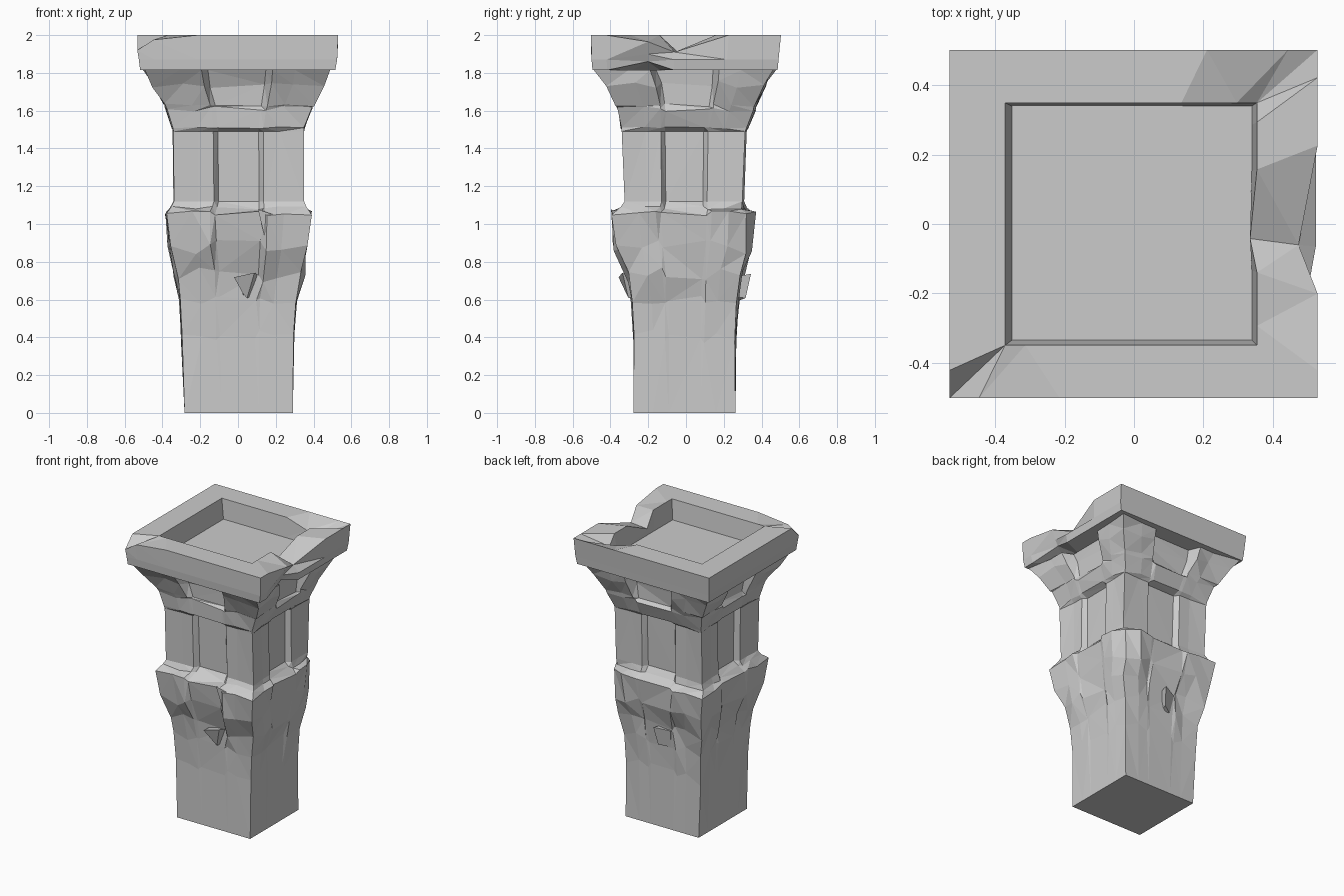
import bpy, bmesh, random
from mathutils import Vector

if "Cube" in bpy.data.objects:
    bpy.data.objects.remove(bpy.data.objects["Cube"])

random.seed(7)


def ring(z, x0, x1, y0, y1, ts, inset=None):
    """Rectangular loop; ts places points along each side, inset pushes them inward."""
    inset = inset or [0] * len(ts)
    corners = [(x0, y0), (x1, y0), (x1, y1), (x0, y1)]
    pts = []
    for i in range(4):
        a, b = Vector(corners[i]), Vector(corners[(i + 1) % 4])
        d = (b - a).normalized()
        n = Vector((-d.y, d.x))
        for t, s in zip(ts, inset):
            p = a.lerp(b, (t + 1) / 2) + n * s
            pts.append(Vector((p.x, p.y, z)))
    return pts


def loft(name, rings, bottom=True, top=True):
    """Skin stacked loops, optionally close the ends, and facet the surface."""
    bm = bmesh.new()
    loops = [[bm.verts.new(p) for p in r] for r in rings]
    n = len(loops[0])
    for a, b in zip(loops, loops[1:]):
        for i in range(n):
            j = (i + 1) % n
            bm.faces.new((a[i], a[j], b[j], b[i]))
    if bottom:
        bm.faces.new(loops[0][::-1])
    if top:
        bm.faces.new(loops[-1])
    bmesh.ops.triangulate(bm, faces=bm.faces[:])
    bmesh.ops.recalc_face_normals(bm, faces=bm.faces[:])
    mesh = bpy.data.meshes.new(name)
    bm.to_mesh(mesh)
    bm.free()
    ob = bpy.data.objects.new(name, mesh)
    bpy.context.collection.objects.link(ob)
    return ob


def roughen(pts, amount, zamount):
    for p in pts:
        r = random.uniform(-1, 0.6) * amount
        p.x *= 1 + r
        p.y *= 1 + r
        p.z += random.uniform(-1, 1) * zamount


# Pillar body: z, x0, x1, y0, y1, panel depth, shoulder depth, roughness,
# z roughness, wear on the back-right corner
levels = [
    (0.00, -.283, .290, -.278, .262, 0, 0, 0, 0, 0),
    (0.40, -.300, .297, -.278, .265, 0, 0, .01, .04, .005),
    (0.60, -.310, .312, -.290, .280, 0, 0, .03, .025, .01),
    (0.73, -.330, .345, -.315, .300, .01, 0, .06, .04, .02),
    (0.88, -.378, .382, -.385, .365, .02, .01, .06, .04, .045),
    (1.055, -.394, .398, -.402, .377, .02, .01, .02, .015, .055),
    (1.085, -.360, .362, -.345, .322, .03, .01, .01, .01, .025),
    (1.12, -.342, .350, -.325, .308, .045, .01, 0, 0, .01),
    (1.49, -.347, .350, -.340, .322, .045, .015, .01, 0, .01),
    (1.51, -.350, .352, -.345, .330, 0, 0, .01, .005, .01),
    (1.61, -.385, .388, -.360, .370, .005, 0, .03, .015, .02),
    (1.63, -.395, .400, -.370, .380, .035, .005, .02, .01, .02),
    (1.74, -.470, .465, -.430, .440, .09, .02, .03, .02, .02),
    (1.815, -.500, .490, -.490, .475, .11, .03, .01, 0, .01),
]
ts = [-1, -.62, -.38, -.31, .31, .38, .62]
body = []
for z, x0, x1, y0, y1, deep, shoulder, rough, zr, wear in levels:
    loop = ring(z, x0, x1, y0, y1, ts,
                [0, shoulder, shoulder, deep, deep, shoulder, shoulder])
    roughen(loop, rough, zr)
    corner = loop[2 * len(ts)]
    corner.x -= wear
    corner.y -= wear
    loop[0].x += wear / 4
    loop[0].y += wear / 4
    body.append(loop)
loft("pillar_body", body, top=False)

# Top slab with a sunken square basin
st = [-1, -.84, -.4, -.12, .45, .84]
slab = [
    ring(1.815, -.35, .34, -.34, .33, st),
    ring(1.815, -.518, .515, -.495, .485, st),
    ring(1.87, -.525, .525, -.500, .49, st),
    ring(2.00, -.533, .530, -.503, .503, st),
    ring(2.00, -.372, .355, -.350, .350, st),
    ring(1.86, -.352, .340, -.335, .340, st),
]
n = len(st)
# broken edge on the right side
slab[3][n + 2].z, slab[3][n + 3].z = 1.965, 1.91
slab[3][n + 3].x = .475
slab[4][n + 3].z = 1.91
slab[4][n + 3].x = .335
slab[2][n + 2].z = 1.90
slab[2][n + 2].x = .50
slab[1][n + 2].z = 1.86
slab[1][n + 2].x = .48
# chipped front-left corner and worn back-right inner corner
slab[3][0].z = 1.92
slab[3][1].z = 1.975
slab[4][2 * n].z = 1.93
slab[4][2 * n + 1].z = 1.95
loft("top_slab", slab, bottom=False)


# Broken stone flakes clinging to the collar
def flake(name, center, size):
    bpy.ops.mesh.primitive_cone_add(vertices=4, radius1=1, radius2=.45, depth=1,
                                    location=center, rotation=(3.1416, 0, .785))
    ob = bpy.context.object
    ob.name = name
    ob.scale = size
    for v in ob.data.vertices:
        v.co += Vector([random.uniform(-.2, .2) for _ in range(3)])


flake("front_flake", (.17, -.34, .98), (.09, .07, .17))
flake("front_low_flake", (.05, -.28, .67), (.11, .06, .12))
flake("back_flake", (-.05, .27, .66), (.11, .06, .12))
